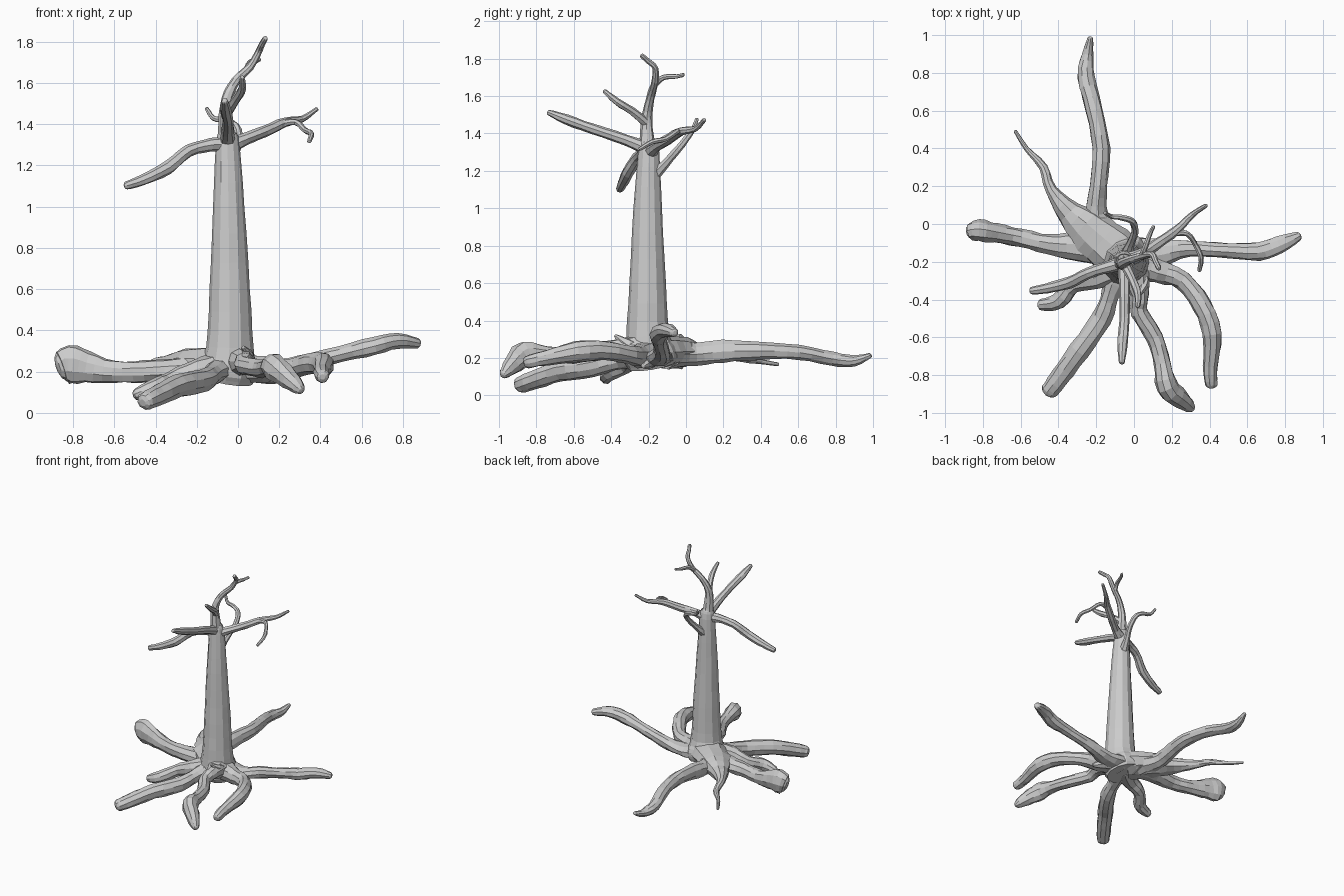
import bpy, bmesh, math, random
from mathutils import Vector

random.seed(4)


def spline(points, steps):
    """Catmull-Rom through (x, y, z, radius, height factor) points."""
    pts = [Vector(p if len(p) == 5 else (*p, 1.0)) for p in points]
    pts = [pts[0] * 2 - pts[1]] + pts + [pts[-1] * 2 - pts[-2]]
    out = []
    for a, b, c, d in zip(pts, pts[1:], pts[2:], pts[3:]):
        for i in range(steps):
            t = i / steps
            out.append(0.5 * (b * 2 + (c - a) * t + (a * 2 - b * 5 + c * 4 - d) * t * t
                              + (b * 3 - a - c * 3 + d) * t ** 3))
    return out + [pts[-2]]


def limb(name, points, sides=9, steps=3, rough=0.07):
    """Faceted tapering tube with a blunt rounded tip."""
    path = spline(points, steps)
    pos = [Vector(p[:3]) for p in path]
    bm = bmesh.new()
    rings = []
    side = None
    for i, p in enumerate(path):
        t = (pos[min(i + 1, len(pos) - 1)] - pos[max(i - 1, 0)]).normalized()
        if side is None:
            side = t.cross(Vector((0, 0, 1)) if abs(t.z) < 0.9 else Vector((0, 1, 0)))
        side = (side - t * side.dot(t)).normalized()
        up = side.cross(t)
        loops = [(0, 1)]
        if i == len(path) - 1:
            loops = [(-0.45, 1), (-0.1, 0.8), (0.1, 0.4)]
        for shift, scale in loops:
            ring = []
            for k in range(sides):
                a = 2 * math.pi * k / sides
                r = max(p[3], 0.005) * scale * (1 + random.uniform(-rough, rough))
                ring.append(bm.verts.new(pos[i] + t * shift * p[3]
                            + side * r * math.cos(a) + up * r * p[4] * math.sin(a)))
            rings.append(ring)
    for r0, r1 in zip(rings, rings[1:]):
        for k in range(sides):
            j = (k + 1) % sides
            bm.faces.new((r0[k], r0[j], r1[j], r1[k]))
    bm.faces.new(rings[0][::-1])
    bm.faces.new(rings[-1])
    bmesh.ops.recalc_face_normals(bm, faces=bm.faces)
    mesh = bpy.data.meshes.new(name)
    bm.to_mesh(mesh)
    bm.free()
    obj = bpy.data.objects.new(name, mesh)
    bpy.context.collection.objects.link(obj)
    return obj


# Trunk, flared at the foot
limb("trunk", [(-.06, -.18, .16, .13), (-.05, -.19, .22, .145), (-.04, -.205, .32, .115),
               (-.04, -.205, .6, .098), (-.045, -.205, 1.0, .076), (-.05, -.2, 1.3, .057),
               (-.052, -.205, 1.37, .042)], sides=12, rough=.015)

# Roots, clockwise from the back
limb("root_back", [(-.15, -.1, .22, .1, .8), (-.2, .05, .22, .06), (-.19, .2, .235, .047, 1.3),
                   (-.175, .4, .24, .048), (-.21, .6, .23, .045, .9), (-.255, .78, .195, .045, .85),
                   (-.245, .9, .185, .03), (-.23, .99, .215, .014)])
limb("root_back_left", [(-.08, -.17, .23, .13, .7), (-.22, -.05, .235, .12, .7),
                        (-.34, .06, .225, .07, .8), (-.44, .18, .22, .032), (-.48, .3, .2, .024),
                        (-.57, .4, .18, .014), (-.63, .495, .165, .01)])
limb("root_left", [(-.1, -.13, .22, .11, .7), (-.3, -.12, .21, .08, .7), (-.45, -.11, .2, .055),
                   (-.6, -.075, .2, .05, 1.1), (-.73, -.05, .22, .052, 1.5),
                   (-.82, -.035, .235, .058, 1.6), (-.875, -.045, .22, .04, 1.7)])
limb("root_left_front", [(-.08, -.22, .22, .1, .7), (-.2, -.29, .2, .06), (-.32, -.32, .16, .045),
                         (-.4, -.41, .12, .045), (-.505, -.43, .085, .03)])
limb("root_front_left", [(-.07, -.22, .22, .09, .7), (-.12, -.36, .19, .05), (-.17, -.5, .155, .055),
                         (-.29, -.67, .13, .057), (-.39, -.81, .085, .052), (-.46, -.9, .05, .045)])
limb("root_front", [(0, -.22, .24, .09), (.03, -.38, .25, .05), (.03, -.47, .23, .045),
                    (.11, -.6, .215, .045), (.15, -.74, .22, .045), (.175, -.86, .22, .058, 1.2),
                    (.25, -.93, .16, .05), (.31, -.98, .105, .025)])
limb("root_front_right", [(0, -.2, .22, .1, .7), (.13, -.25, .21, .065), (.26, -.3, .215, .05),
                          (.36, -.43, .24, .052), (.415, -.58, .235, .05, 1.1),
                          (.405, -.75, .2, .04), (.41, -.865, .175, .034)])
limb("root_right", [(0, -.17, .21, .11, .6), (.15, -.15, .2, .07, .6), (.3, -.13, .235, .045),
                    (.5, -.14, .285, .04), (.66, -.145, .325, .05, .9), (.77, -.11, .35, .048, .8),
                    (.88, -.06, .335, .025)])
# Short root spurs around the foot
limb("spur_front", [(0, -.25, .25, .06), (.05, -.31, .27, .035), (.025, -.38, .32, .01)], sides=7)
limb("spur_right", [(.03, -.18, .22, .07), (.13, -.2, .18, .04), (.2, -.23, .155, .015)], sides=7)

# Branches
limb("leader", [(-.05, -.2, 1.28, .05), (-.058, -.21, 1.42, .035), (-.055, -.205, 1.52, .027),
                (-.01, -.185, 1.61, .022), (.06, -.165, 1.68, .019), (.1, -.165, 1.75, .016),
                (.115, -.2, 1.785, .015), (.135, -.24, 1.82, .013)], sides=8)
limb("leader_fork", [(.04, -.17, 1.66, .017), (.06, -.12, 1.7, .015), (.085, -.05, 1.705, .012),
                     (.105, -.01, 1.715, .01)], sides=7)
limb("branch_upper_front", [(-.055, -.205, 1.45, .025), (-.01, -.29, 1.52, .022),
                            (.02, -.37, 1.57, .02), (.02, -.44, 1.63, .012)], sides=7)
limb("branch_front", [(-.05, -.19, 1.31, .04), (-.05, -.32, 1.365, .03), (-.05, -.5, 1.425, .027),
                      (-.06, -.64, 1.475, .027), (-.065, -.74, 1.515, .015)], sides=8)
limb("branch_left", [(-.04, -.2, 1.3, .045), (-.13, -.225, 1.3, .033), (-.24, -.26, 1.27, .03),
                     (-.34, -.31, 1.19, .032), (-.46, -.34, 1.13, .027), (-.55, -.355, 1.1, .02)],
     sides=8)
limb("branch_right", [(-.06, -.2, 1.29, .045), (.04, -.16, 1.33, .03), (.13, -.1, 1.365, .029),
                      (.23, -.03, 1.41, .024), (.31, .05, 1.425, .016), (.385, .1, 1.475, .011)],
     sides=8)
limb("branch_right_fork", [(.2, -.05, 1.4, .018), (.28, -.05, 1.41, .015), (.325, -.11, 1.37, .014),
                           (.355, -.18, 1.355, .014), (.345, -.25, 1.315, .011)], sides=7)
limb("branch_back", [(-.045, -.18, 1.17, .04), (-.02, -.11, 1.24, .024), (.005, -.04, 1.32, .02),
                     (-.01, .015, 1.39, .018), (-.07, .035, 1.42, .015), (-.12, .04, 1.43, .013),
                     (-.155, .06, 1.48, .01)], sides=7)
